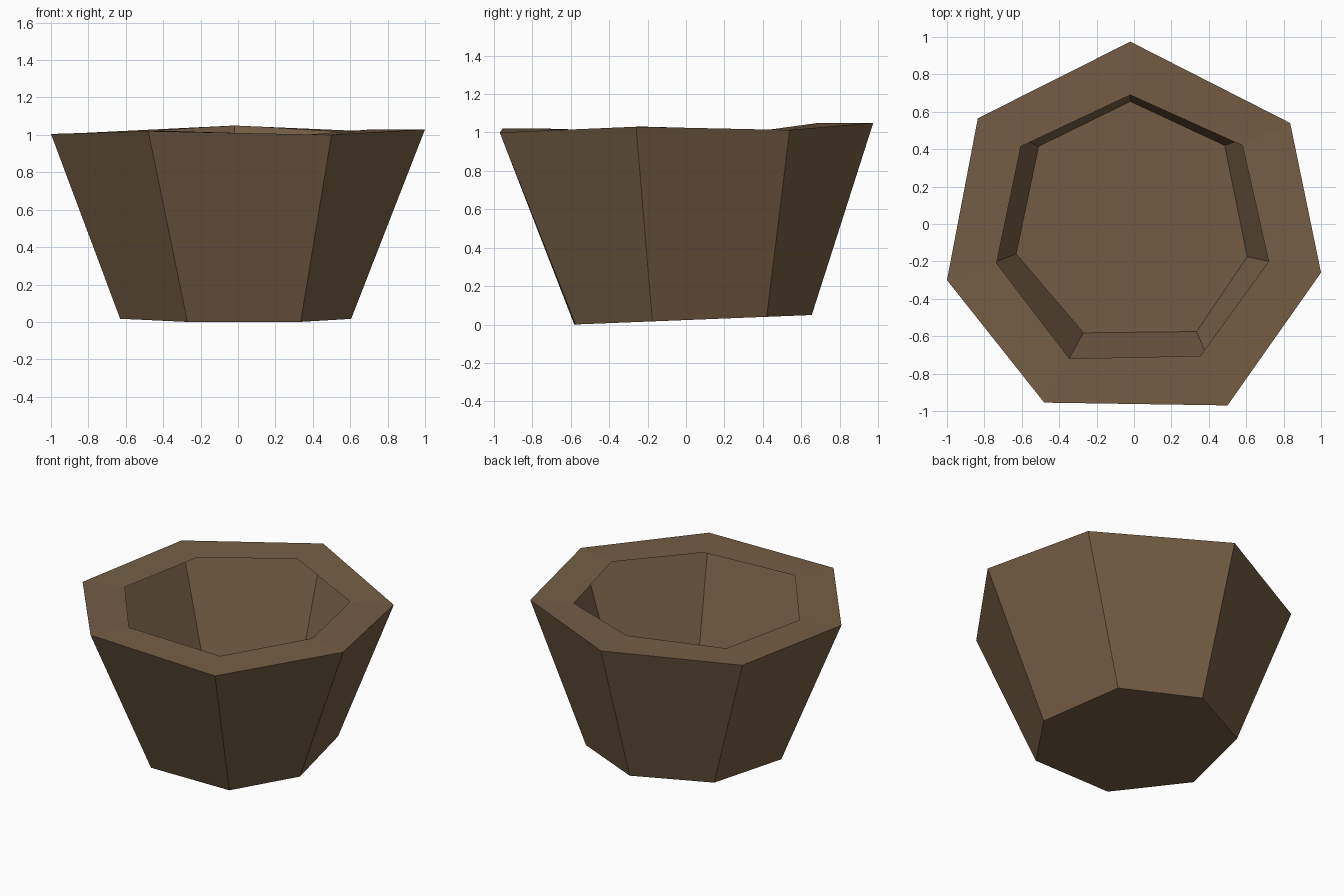
import bpy
import bmesh

if "Cube" in bpy.data.objects:
    bpy.data.objects.remove(bpy.data.objects["Cube"])

# Hand-cut seven-sided ring profiles, counter-clockwise from the back corner
TOP = [(-0.02, 0.975, 1.05), (-0.835, 0.565, 1.01), (-1.0, -0.30, 1.005),
       (-0.48, -0.955, 1.02), (0.50, -0.97, 1.0), (1.0, -0.26, 1.03),
       (0.835, 0.54, 1.013)]
HOLE = [(-0.02, 0.69), (-0.605, 0.415), (-0.735, -0.21), (-0.345, -0.72),
        (0.355, -0.705), (0.72, -0.20), (0.58, 0.42)]
BASE = [(-0.02, 0.655), (-0.51, 0.415), (-0.63, -0.16), (-0.27, -0.582),
        (0.335, -0.575), (0.605, -0.175), (0.485, 0.42)]

brown = bpy.data.materials.new("clay_brown")
brown.diffuse_color = (0.175, 0.112, 0.059, 1.0)
brown.use_nodes = True
brown.node_tree.nodes["Principled BSDF"].inputs["Base Color"].default_value = brown.diffuse_color


def ring(bm, points):
    return [bm.verts.new(p) for p in points]


def bridge(bm, lower, upper):
    """Quads between two rings of the same length."""
    n = len(lower)
    for i in range(n):
        j = (i + 1) % n
        bm.faces.new((lower[i], lower[j], upper[j], upper[i]))


def finish(bm, name):
    mesh = bpy.data.meshes.new(name)
    bm.to_mesh(mesh)
    bm.free()
    mesh.materials.append(brown)
    obj = bpy.data.objects.new(name, mesh)
    bpy.context.collection.objects.link(obj)


# Pot: thin flared wall, slightly tilted floor and flat inward lip
bm = bmesh.new()
base = ring(bm, [(x, y, 0.04 * (y + 0.582)) for x, y in BASE])
top = ring(bm, TOP)
hole = ring(bm, [(x, y, t[2]) for (x, y), t in zip(HOLE, TOP)])
bm.faces.new(list(reversed(base)))
bridge(bm, base, top)
bridge(bm, top, hole)
finish(bm, "flower_pot")
